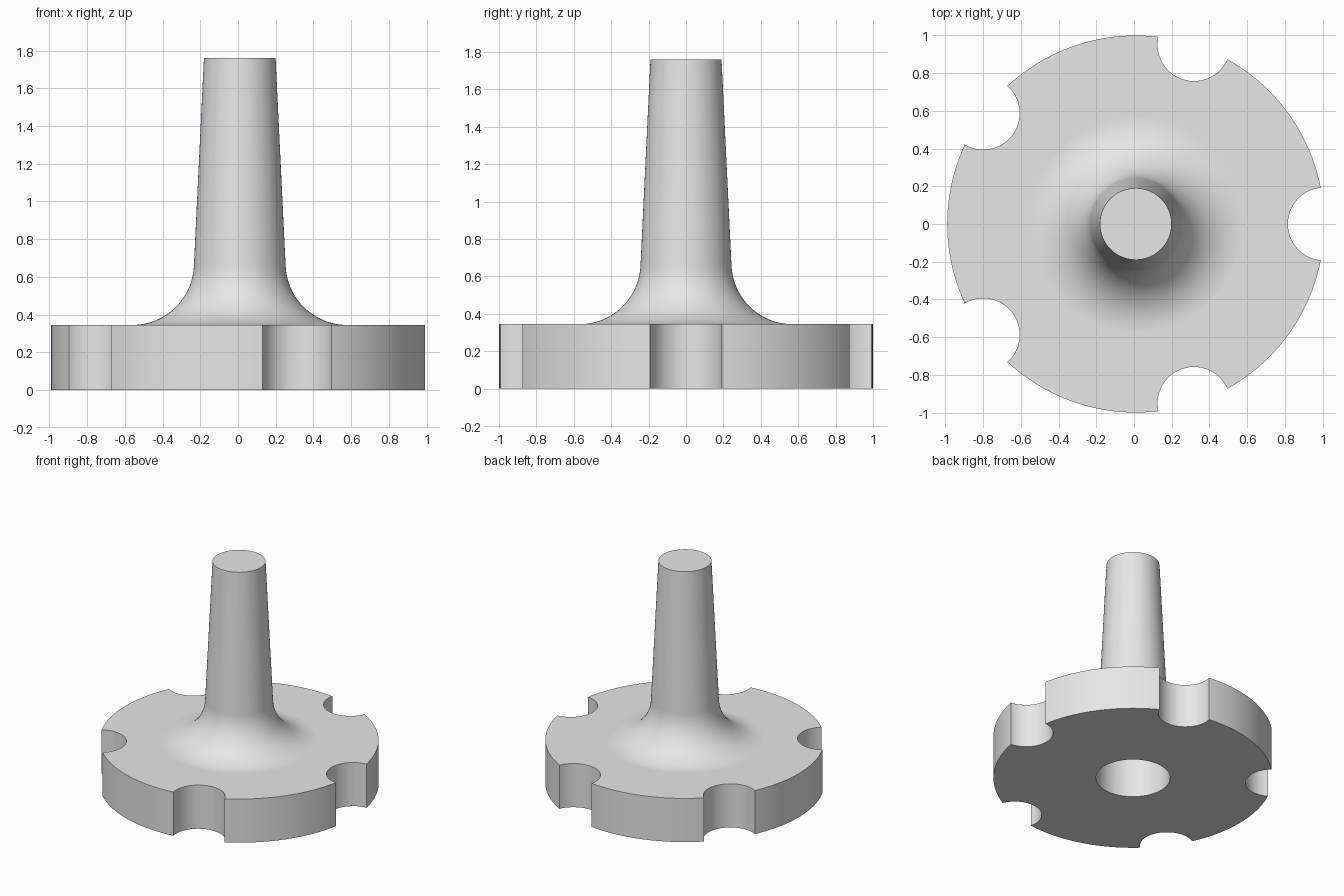
import bpy, bmesh, math
from mathutils import Matrix, Vector

cube = bpy.data.objects.get("Cube")
if cube:
    bpy.data.objects.remove(cube, do_unlink=True)

DISC_R, DISC_H = 1.0, 0.345
NOTCH_R, NOTCHES = 0.193, 5
SOCKET_R = 0.266
TOP_R, TOP_Z = 0.19, 1.76
FILLET_R, FILLET_X = 0.327, 0.57
TAPER = math.radians(2.8)
CENTRE_X = NOTCH_R ** 2 / 4      # keeps the notched outline centred

grey = bpy.data.materials.new("light grey")
grey.use_nodes = True
colour = (0.8, 0.8, 0.8, 1)
grey.diffuse_color = colour
grey.node_tree.nodes["Principled BSDF"].inputs["Base Color"].default_value = colour


def add_object(name, bm):
    bmesh.ops.recalc_face_normals(bm, faces=bm.faces)
    mesh = bpy.data.meshes.new(name)
    bm.to_mesh(mesh)
    bm.free()
    obj = bpy.data.objects.new(name, mesh)
    mesh.materials.append(grey)
    bpy.context.collection.objects.link(obj)
    return obj


def lathe(name, profile, steps):
    bm = bmesh.new()
    verts = [bm.verts.new((r, 0, z)) for r, z in profile]
    edges = [bm.edges.new(pair) for pair in zip(verts, verts[1:])]
    bmesh.ops.spin(bm, geom=verts + edges, cent=(0, 0, 0), axis=(0, 0, 1),
                   angle=math.tau, steps=steps, use_duplicate=False)
    bmesh.ops.remove_doubles(bm, verts=bm.verts, dist=1e-5)
    return add_object(name, bm)


def add_cylinder(bm, radius, x, y, z0, z1):
    place = Matrix.Translation(Vector((x, y, (z0 + z1) / 2)))
    bmesh.ops.create_cone(bm, cap_ends=True, segments=96, radius1=radius,
                          radius2=radius, depth=z1 - z0, matrix=place)


# Disc and tapered stem, joined by a round fillet
profile = [(0, 0), (DISC_R, 0), (DISC_R, DISC_H)]
for i in range(25):
    a = math.pi / 2 + (TAPER - math.pi / 2) * i / 24
    profile.append((FILLET_X - FILLET_R * math.cos(a),
                    DISC_H + FILLET_R * (1 - math.sin(a))))
profile += [(TOP_R, TOP_Z), (0, TOP_Z)]
body = lathe("notched_disc_with_stem", profile, 160)

# Rim notches and the blind socket underneath
bm = bmesh.new()
for i in range(NOTCHES):
    a = math.tau * i / NOTCHES
    add_cylinder(bm, NOTCH_R, DISC_R * math.cos(a), DISC_R * math.sin(a),
                 -0.1, DISC_H + 0.1)
add_cylinder(bm, SOCKET_R, 0, 0, -0.1, DISC_H)
cutter = add_object("notch_and_socket_cutter", bm)
cutter.hide_render = True

cut = body.modifiers.new("Cut notches", 'BOOLEAN')
cut.operation = 'DIFFERENCE'
cut.solver = 'EXACT'
cut.object = cutter
bpy.ops.object.select_all(action='DESELECT')
body.select_set(True)
bpy.context.view_layer.objects.active = body
bpy.ops.object.modifier_apply(modifier=cut.name)
bpy.data.objects.remove(cutter, do_unlink=True)

# Smooth curved surfaces, crisp rims
bpy.ops.object.shade_smooth_by_angle(angle=math.radians(30))
weighted = body.modifiers.new("Clean shading", 'WEIGHTED_NORMAL')
weighted.keep_sharp = True
body.location.x = CENTRE_X
